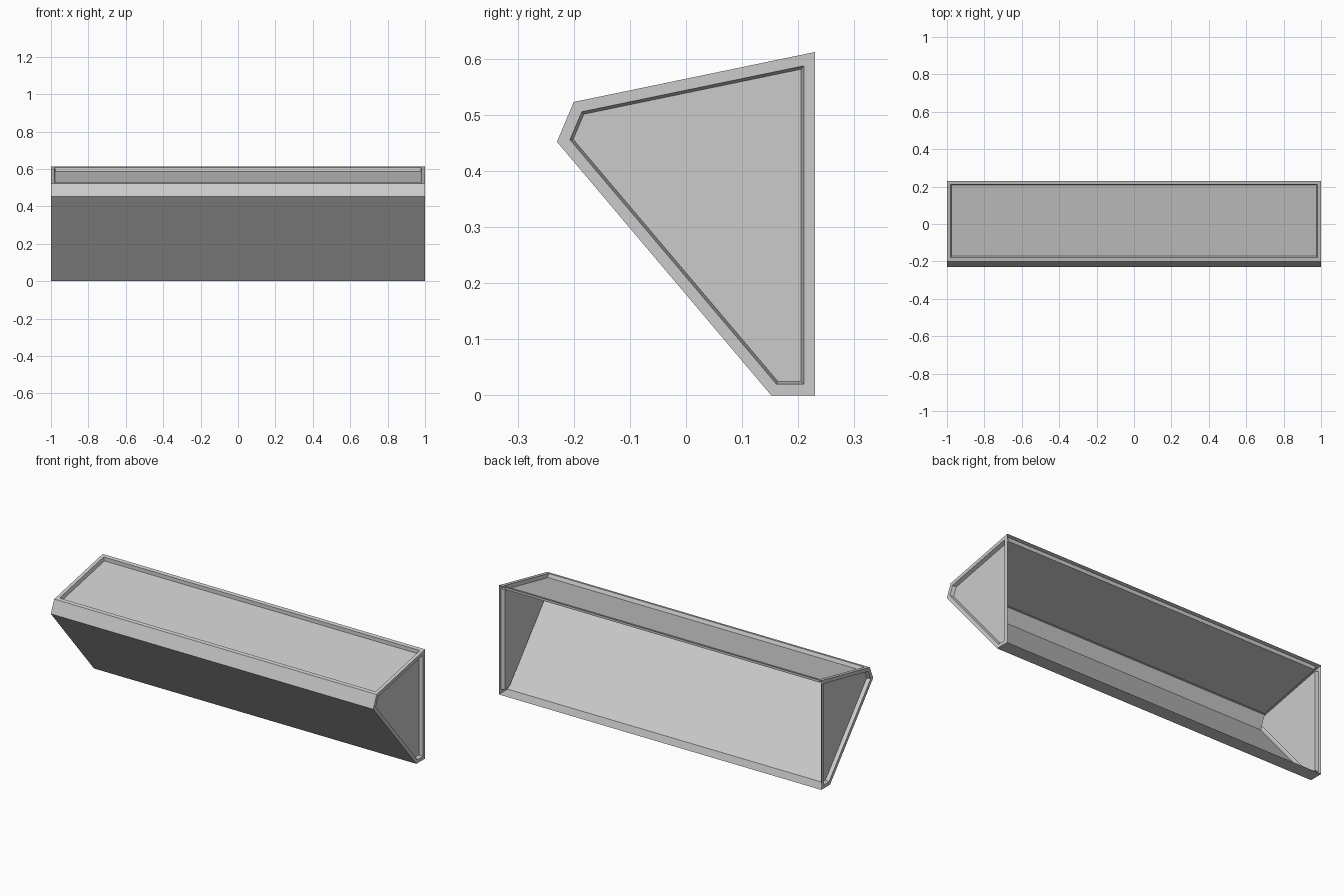
import bpy, bmesh
from mathutils import Vector

if "Cube" in bpy.data.objects:
    bpy.data.objects.remove(bpy.data.objects["Cube"])

# Side profile (y, z), starting at the top back corner
PROFILE = [(0.23, 0.612), (-0.20, 0.523), (-0.23, 0.452), (0.152, 0.0), (0.23, 0.0)]
FRAME, DEPTH = 0.02, 0.02

bm = bmesh.new()
right = [bm.verts.new((1, y, z)) for y, z in PROFILE]
left = [bm.verts.new((-1, y, z)) for y, z in PROFILE]

# Top, front lip, sloped front and bottom; the back stays open
skins = [bm.faces.new((right[i], right[i + 1], left[i + 1], left[i])) for i in range(4)]
ends = [bm.faces.new(right[::-1]), bm.faces.new(left)]
bm.normal_update()
for f, out in ((skins[0], Vector((0, 0, 1))), (skins[1], Vector((0, -1, 0))),
               (skins[2], Vector((0, -1, 0))), (skins[3], Vector((0, 0, -1))),
               (ends[0], Vector((1, 0, 0))), (ends[1], Vector((-1, 0, 0)))):
    if f.normal.dot(out) < 0:
        f.normal_flip()


# Raised rim around a recessed panel
def recess(face):
    bm.normal_update()
    bmesh.ops.inset_individual(bm, faces=[face], thickness=FRAME, use_even_offset=True)
    bm.normal_update()
    bmesh.ops.inset_individual(bm, faces=[face], thickness=0.005, depth=-DEPTH,
                               use_even_offset=True)


for f in [skins[0]] + ends:
    recess(f)

mesh = bpy.data.meshes.new("wall_trough_shell")
bm.to_mesh(mesh)
bm.free()
shell = bpy.data.objects.new("wall_trough_shell", mesh)
bpy.context.collection.objects.link(shell)
